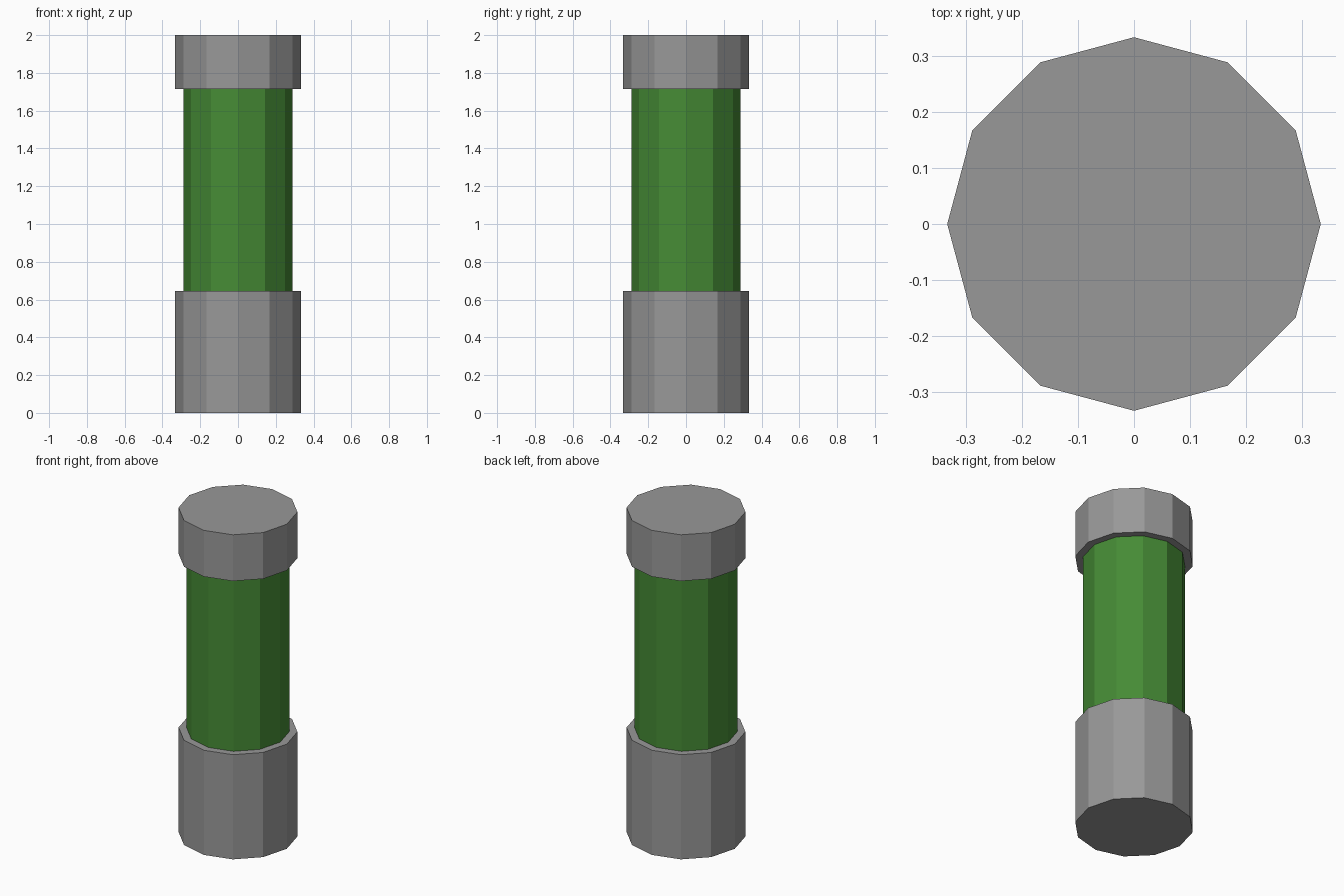
import bpy

if "Cube" in bpy.data.objects:
    bpy.data.objects.remove(bpy.data.objects["Cube"])

SIDES = 12


def make_material(name, color):
    mat = bpy.data.materials.new(name)
    mat.diffuse_color = color
    mat.use_nodes = True
    mat.node_tree.nodes["Principled BSDF"].inputs["Base Color"].default_value = mat.diffuse_color
    return mat


def cylinder(name, radius, z0, z1, material):
    bpy.ops.mesh.primitive_cylinder_add(
        vertices=SIDES, radius=radius, depth=z1 - z0,
        location=(0, 0, (z0 + z1) / 2))
    obj = bpy.context.object
    obj.name = name
    obj.data.materials.append(material)
    return obj


green = make_material("green", (0.061, 0.26, 0.036, 1))
grey = make_material("dark_grey", (0.316, 0.316, 0.316, 1))

# Grey end caps
cylinder("bottom_cap", 0.333, 0.0, 0.645, grey)
cylinder("top_cap", 0.333, 1.715, 2.0, grey)

# Narrower green tube between the caps, seated slightly into both
cylinder("green_tube", 0.288, 0.60, 1.76, green)
